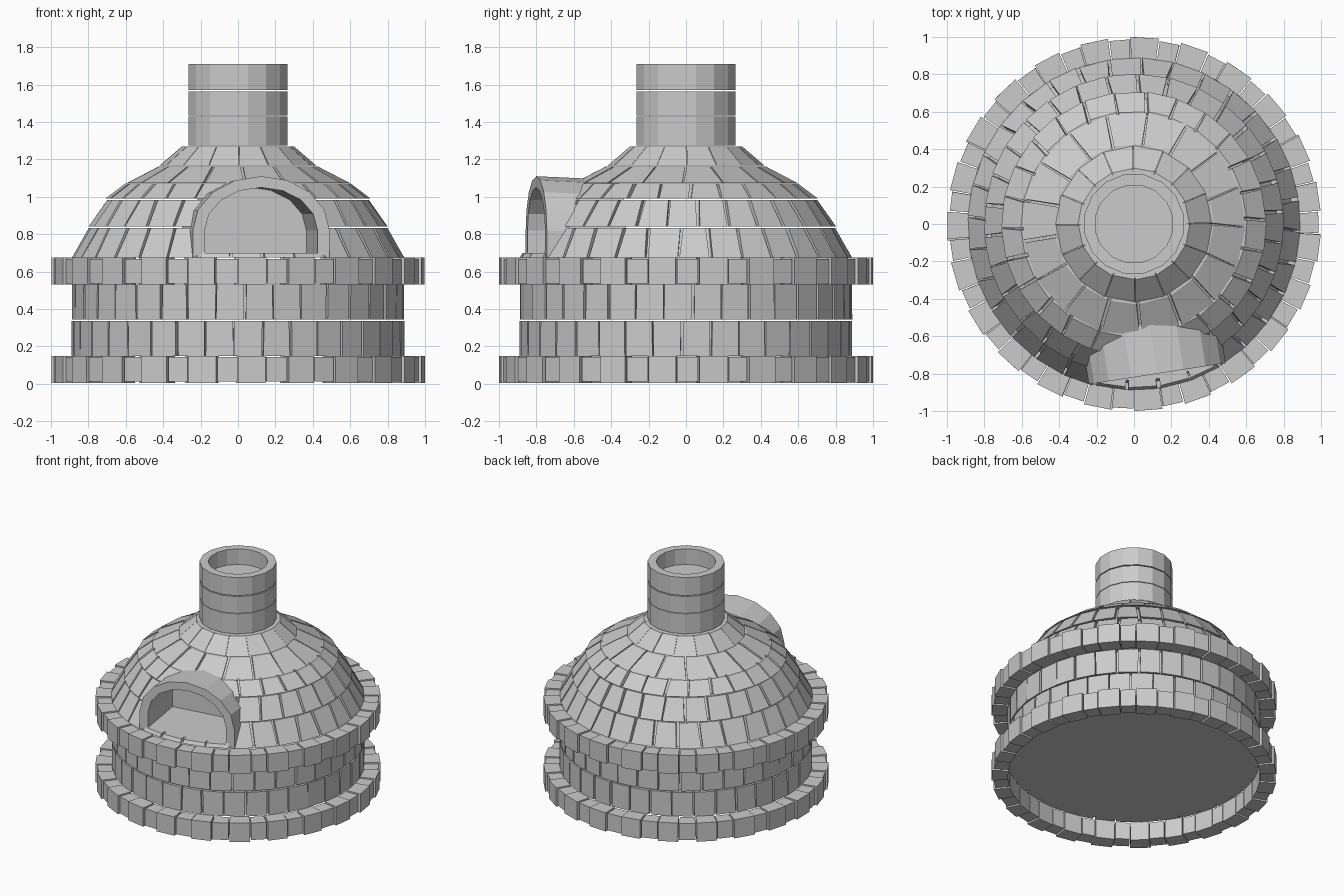
import bpy, bmesh, random
from math import sin, cos, pi, radians
from mathutils import Matrix

random.seed(4)
cube = bpy.data.objects.get("Cube")
if cube:
    bpy.data.objects.remove(cube)

stone = bpy.data.materials.new("grey_stone")
stone.use_nodes = True
grey = (0.6, 0.6, 0.6, 1)
stone.diffuse_color = grey
stone.node_tree.nodes["Principled BSDF"].inputs["Base Color"].default_value = grey


def finish(name, bm):
    bmesh.ops.recalc_face_normals(bm, faces=bm.faces)
    mesh = bpy.data.meshes.new(name)
    bm.to_mesh(mesh)
    bm.free()
    mesh.materials.append(stone)
    obj = bpy.data.objects.new(name, mesh)
    bpy.context.collection.objects.link(obj)
    return obj


def loft(bm, bottom, top):
    """Closed solid between two matching loops of points."""
    a = [bm.verts.new(p) for p in bottom]
    b = [bm.verts.new(p) for p in top]
    for i in range(len(a)):
        j = (i + 1) % len(a)
        bm.faces.new((a[i], a[j], b[j], b[i]))
    bm.faces.new(a[::-1])
    bm.faces.new(b)


def polar(r, ang, z):
    return (r * cos(ang), r * sin(ang), z)


def ledge(name, z0, z1, pairs=23, gap=0.007, inner=0.885):
    """Hollow ring of separate blocks, wide ones alternating with smaller ones."""
    bm = bmesh.new()
    step = 2 * pi / pairs
    for i in range(pairs):
        begin = -pi / 2 + i * step
        split = begin + step * random.uniform(0.54, 0.6)
        for a0, a1, outer, trim in ((begin, split, 1.0, 0),
                                    (split, begin + step, 0.987, 0.007)):
            a0, a1 = a0 + gap / 2, a1 - gap / 2
            base, top = ([polar(inner, a0, z), polar(outer, a0, z),
                          polar(outer, a1, z), polar(inner, a1, z)]
                         for z in (z0 + trim, z1 - trim))
            loft(bm, base, top)
    return finish(name, bm)


def course(name, z0, z1, r0, r1, count, gap, depth, tilt):
    """One ring of flat bricks, parted by narrow slots cut to the core."""
    bottom, top = [], []
    step = 2 * pi / count
    start = -pi / 2 + random.random() * step
    lean = [random.uniform(-tilt, tilt) for _ in range(count)]
    width = [gap * random.uniform(0.3, 1.4) for _ in range(count)]
    for i in range(count):
        j = (i + 1) % count
        inset = random.uniform(0, 0.004)
        left = start + i * step + width[i] / 2 / r0
        right = start + (i + 1) * step - width[j] / 2 / r0
        for ang, slant, cut in ((left, lean[i], depth), (left, lean[i], inset),
                                (right, lean[j], inset), (right, lean[j], depth)):
            # slots close slightly towards the upper edge
            up = ang + slant + (tilt if ang == left else -tilt) * 0.2
            bottom.append(polar(r0 - cut, ang, z0))
            top.append(polar(r1 - cut, up, z1))
    bm = bmesh.new()
    loft(bm, bottom, top)
    return finish(name, bm)


def circle(r, z, sides=16):
    return [polar(r, 2 * pi * (i + 0.5) / sides, z) for i in range(sides)]


# Straight walls between two projecting ledges
ledge("base_ledge", 0.005, 0.15)
course("lower_wall", 0.15, 0.335, 0.89, 0.89, 36, 0.012, 0.03, 0.004)
course("upper_wall", 0.345, 0.53, 0.89, 0.89, 36, 0.012, 0.03, 0.004)
ledge("top_ledge", 0.53, 0.675)

# Stepped dome, narrowing towards the chimney
dome = [
    course("dome_course_1", 0.675, 0.832, 0.89, 0.80, 32, 0.014, 0.04, 0.02),
    course("dome_course_2", 0.84, 0.982, 0.805, 0.705, 30, 0.014, 0.04, 0.02),
    course("dome_course_3", 0.99, 1.07, 0.71, 0.605, 26, 0.014, 0.04, 0.025),
    course("dome_course_4", 1.074, 1.162, 0.60, 0.43, 17, 0.012, 0.03, 0.03),
    course("dome_course_5", 1.167, 1.27, 0.42, 0.30, 16, 0.004, 0.015, 0.01),
]

# Chimney: two solid rings and an open rim
for name, z0, z1 in (("chimney_lower", 1.275, 1.43), ("chimney_middle", 1.434, 1.563)):
    bm = bmesh.new()
    loft(bm, circle(0.27, z0), circle(0.27, z1))
    finish(name, bm)

bm = bmesh.new()
loops = [[bm.verts.new(p) for p in circle(r, z)] for r, z in
         ((0.27, 1.57), (0.27, 1.71), (0.21, 1.71), (0.21, 1.59))]
for lo, hi in zip(loops, loops[1:]):
    for i in range(len(lo)):
        j = (i + 1) % len(lo)
        bm.faces.new((lo[i], lo[j], hi[j], hi[i]))
bm.faces.new(loops[0])
bm.faces.new(loops[-1])
finish("chimney_rim", bm)


# Arched doorway, turned a little away from the front
def arch(name, half, floor, spring, rise, near, far, drop=0.0):
    outline = [(-half, floor)]
    outline += [(-half * cos(pi * i / 8), spring + rise * sin(pi * i / 8))
                for i in range(9)]
    outline.append((half, floor))
    bm = bmesh.new()
    loft(bm, [(x, near, z) for x, z in outline],
         [(x, far, z - drop * (z > floor)) for x, z in outline])
    bm.transform(Matrix.Rotation(radians(8.8), 4, "Z"))
    return finish(name, bm)


doorway = arch("doorway_arch", 0.37, 0.675, 0.82, 0.29, -0.81, -0.38, 0.02)
cutter = arch("opening_cutter", 0.305, 0.70, 0.82, 0.23, -1.2, -0.42)
cutter.hide_render = True

# Hollow the opening through the arch and the dome behind it
for obj in [doorway] + dome[:3]:
    mod = obj.modifiers.new("opening", "BOOLEAN")
    mod.operation = "DIFFERENCE"
    mod.solver = "EXACT"
    mod.object = cutter
    bpy.context.view_layer.objects.active = obj
    bpy.ops.object.modifier_apply(modifier=mod.name)
bpy.data.objects.remove(cutter)
